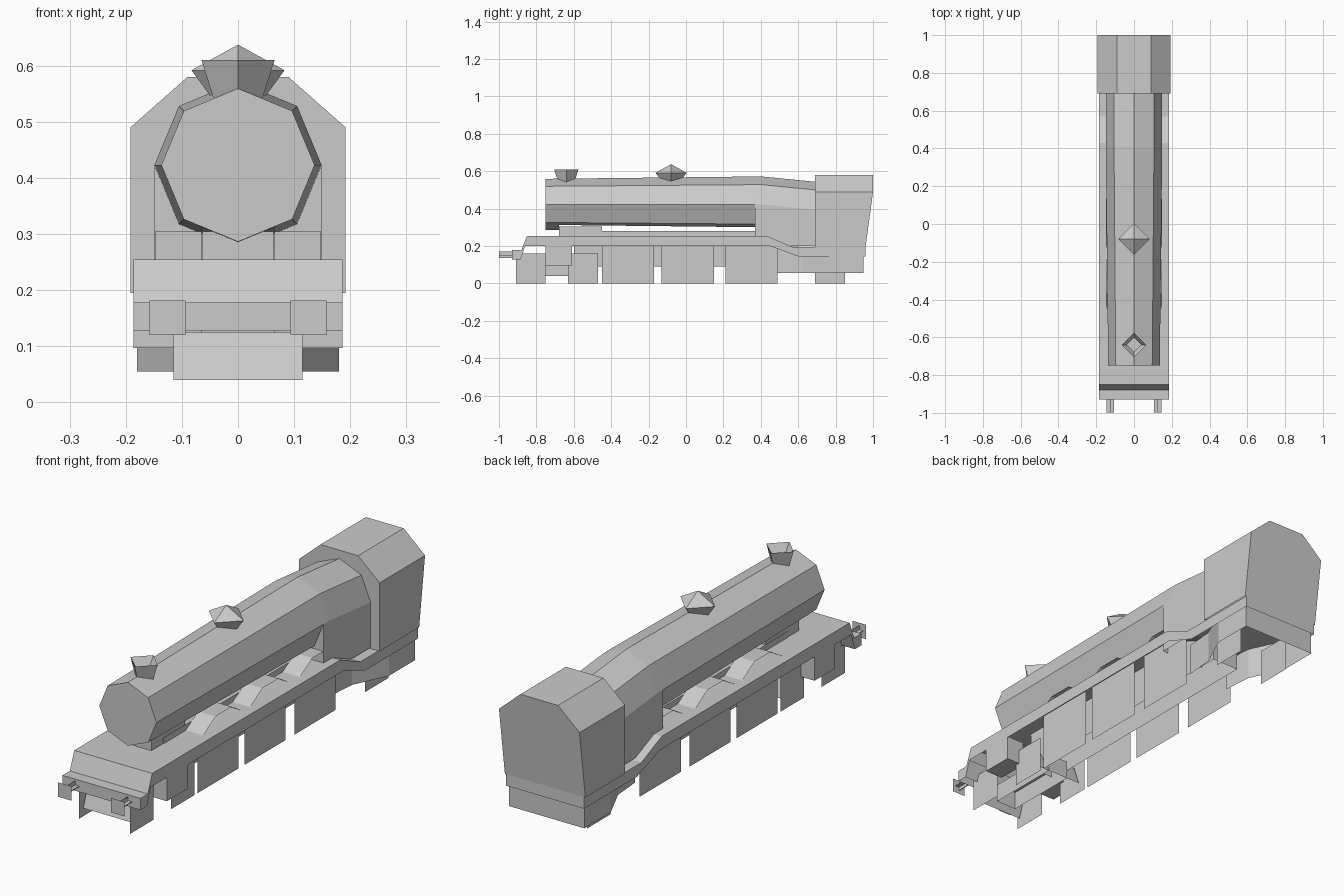
import bpy, bmesh, math

if "Cube" in bpy.data.objects:
    bpy.data.objects.remove(bpy.data.objects["Cube"])

grey = bpy.data.materials.new("plain grey")
grey.diffuse_color = (0.6, 0.6, 0.6, 1)
grey.use_nodes = True
grey.node_tree.nodes["Principled BSDF"].inputs["Base Color"].default_value = grey.diffuse_color


def finish(name, bm, recalc=True):
    if recalc:
        bmesh.ops.recalc_face_normals(bm, faces=bm.faces[:])
    me = bpy.data.meshes.new(name)
    bm.to_mesh(me)
    bm.free()
    me.materials.append(grey)
    ob = bpy.data.objects.new(name, me)
    bpy.context.collection.objects.link(ob)
    return ob


def loft(name, rings, keep=None, cap_end=True):
    """Join closed rings of points; keep(face) filters faces."""
    bm = bmesh.new()
    vs = [[bm.verts.new(p) for p in r] for r in rings]
    n = len(vs[0])
    for a, b in zip(vs, vs[1:]):
        for i in range(n):
            j = (i + 1) % n
            bm.faces.new((a[i], a[j], b[j], b[i]))
    bm.faces.new(vs[0][::-1])
    if cap_end:
        bm.faces.new(vs[-1])
    bmesh.ops.recalc_face_normals(bm, faces=bm.faces[:])
    if keep:
        bm.normal_update()
        drop = [f for f in bm.faces if not keep(f)]
        bmesh.ops.delete(bm, geom=drop, context='FACES')
    return finish(name, bm, recalc=keep is None)


def prism(name, profile, x0, x1, keep=None):
    """Side (y, z) profile stretched from x0 to x1."""
    return loft(name, [[(x, y, z) for y, z in profile] for x in (x0, x1)], keep)


def box(name, x0, x1, y0, y1, z0, z1, keep=None):
    return prism(name, [(y0, z0), (y1, z0), (y1, z1), (y0, z1)], x0, x1, keep)


def plane(name, pts):
    bm = bmesh.new()
    bm.faces.new([bm.verts.new(p) for p in pts])
    return finish(name, bm, recalc=False)


def diamond(y, z, r):
    return [(r * math.cos(k * math.pi / 2), y + r * math.sin(k * math.pi / 2), z) for k in range(4)]


def open_below(f):
    return f.normal.z > -0.5


# Boiler: full octagon at the smokebox, cut off flat underneath behind it
def boiler_ring(y, r, full=False):
    d, cz = r * 0.707, 0.423
    half = [(d, cz + d), (r, cz), (d, cz - d)]
    if not full:
        half.append((0.065, cz - d - (d - 0.065) * 0.414))
    base = [(0, y, cz - r)] if full else []
    return ([(0, y, cz + r)] + [(x, y, z) for x, z in half] + base
            + [(-x, y, z) for x, z in half[::-1]])


loft("smokebox", [boiler_ring(-0.75, 0.1365, True), boiler_ring(-0.68, 0.1373, True)])
loft("boiler", [boiler_ring(-0.68, 0.1373), boiler_ring(0.37, 0.149)])


# Firebox: rounded top, straight sides, dropping toward the cab
def firebox_ring(y, cz, r=0.149):
    d = r * 0.707
    half = [(d, cz + d), (r, cz), (r, 0.2)]
    return [(0, y, cz + r)] + [(x, y, z) for x, z in half] + [(-x, y, z) for x, z in half[::-1]]


loft("firebox", [firebox_ring(0.37, 0.423), firebox_ring(0.41, 0.4225), firebox_ring(0.69, 0.395)],
     keep=open_below)

# Chimney and dome
loft("chimney", [diamond(-0.64, 0.54, 0.043), diamond(-0.64, 0.61, 0.065),
                 diamond(-0.64, 0.575, 0.04)])
loft("dome", [diamond(-0.08, 0.54, 0.045), diamond(-0.08, 0.592, 0.083), diamond(-0.08, 0.637, 0.001)])

# Cab with bevelled roof and raked back
cab = [(0.192, 0.195), (0.192, 0.49), (0.09, 0.58), (-0.09, 0.58), (-0.192, 0.49), (-0.192, 0.195)]
loft("cab", [[(x, 0.69, z) for x, z in cab],
             [(x, 0.96 if z < 0.3 else 1.0, z) for x, z in cab]], keep=open_below)

# Footplate, open underneath, with front buffer beam
footplate = [(-0.93, 0.128), (-0.93, 0.178), (-0.88, 0.178), (-0.85, 0.255), (0.43, 0.255),
             (0.57, 0.195), (0.96, 0.195), (0.96, 0.145), (0.6, 0.145), (0.45, 0.2),
             (-0.86, 0.2), (-0.885, 0.128)]
prism("footplate", footplate, -0.186, 0.186, keep=open_below)

# Frames and saddle
box("main_frame", -0.065, 0.065, -0.6, 0.6, 0.09, 0.28, open_below)
box("saddle", -0.063, 0.063, -0.68, -0.45, 0.25, 0.305)
box("bogie_frame", -0.05, 0.05, -0.84, -0.5, 0.04, 0.12, open_below)
for name, y, dy in (("front", -0.89, 0.03), ("rear", -0.5, -0.03)):
    plane(f"bogie_{name}", [(-0.115, y, 0.04), (0.115, y, 0.04), (0.115, y + dy, 0.125), (-0.115, y + dy, 0.125)])

# Rear frame: splayed side plates and a back plate
path = [(0.1, 0.49), (0.11, 0.62), (0.18, 0.77), (0.18, 0.95),
        (-0.18, 0.95), (-0.18, 0.77), (-0.11, 0.62), (-0.1, 0.49)]
for i, ((ax, ay), (bx, by)) in enumerate(zip(path, path[1:])):
    plane(f"rear_frame_{i}", [(ax, ay, 0.055), (bx, by, 0.055), (bx, by, 0.195), (ax, ay, 0.195)])

# name, centre y, half width, height
wheels = [("bogie_wheel", -0.83, 0.08, 0.16), ("bogie_wheel", -0.55, 0.08, 0.16),
          ("driving_wheel", -0.31, 0.14, 0.28), ("driving_wheel", 0.01, 0.14, 0.28),
          ("driving_wheel", 0.35, 0.14, 0.28), ("trailing_wheel", 0.77, 0.08, 0.16)]
for s, side in ((1, "right"), (-1, "left")):
    # Flat square wheel plates, with open arched splashers over the driving wheels
    for name, y, r, h in wheels:
        a, b, w = y - s * r, y + s * r, s * 0.122
        driving = r > 0.1
        top = 0.255 if driving else h
        plane(f"{name}_{side}", [(w, a, 0), (w, b, 0), (w, b, top), (w, a, top)])
        if driving:
            prism(f"splasher_{side}",
                  [(y - r, 0.254), (y - 0.055, 0.305), (y + 0.055, 0.305), (y + r, 0.254)],
                  s * 0.065, s * 0.148, keep=lambda f: f.normal.z > 0.1)
    # Cylinders
    box(f"cylinder_{side}", min(s * 0.1, s * 0.186), max(s * 0.1, s * 0.186), -0.75, -0.61, 0.097, 0.205)
    # Buffers: square head with crossed shank plates
    c = s * 0.126
    plane(f"buffer_head_{side}", [(c - 0.032, -1, 0.12), (c + 0.032, -1, 0.12),
                                  (c + 0.032, -1, 0.182), (c - 0.032, -1, 0.182)])
    box(f"buffer_shank_flat_{side}", c - 0.019, c + 0.019, -0.999, -0.93, 0.15, 0.153)
    box(f"buffer_shank_upright_{side}", c - 0.0015, c + 0.0015, -0.999, -0.93, 0.135, 0.17)
